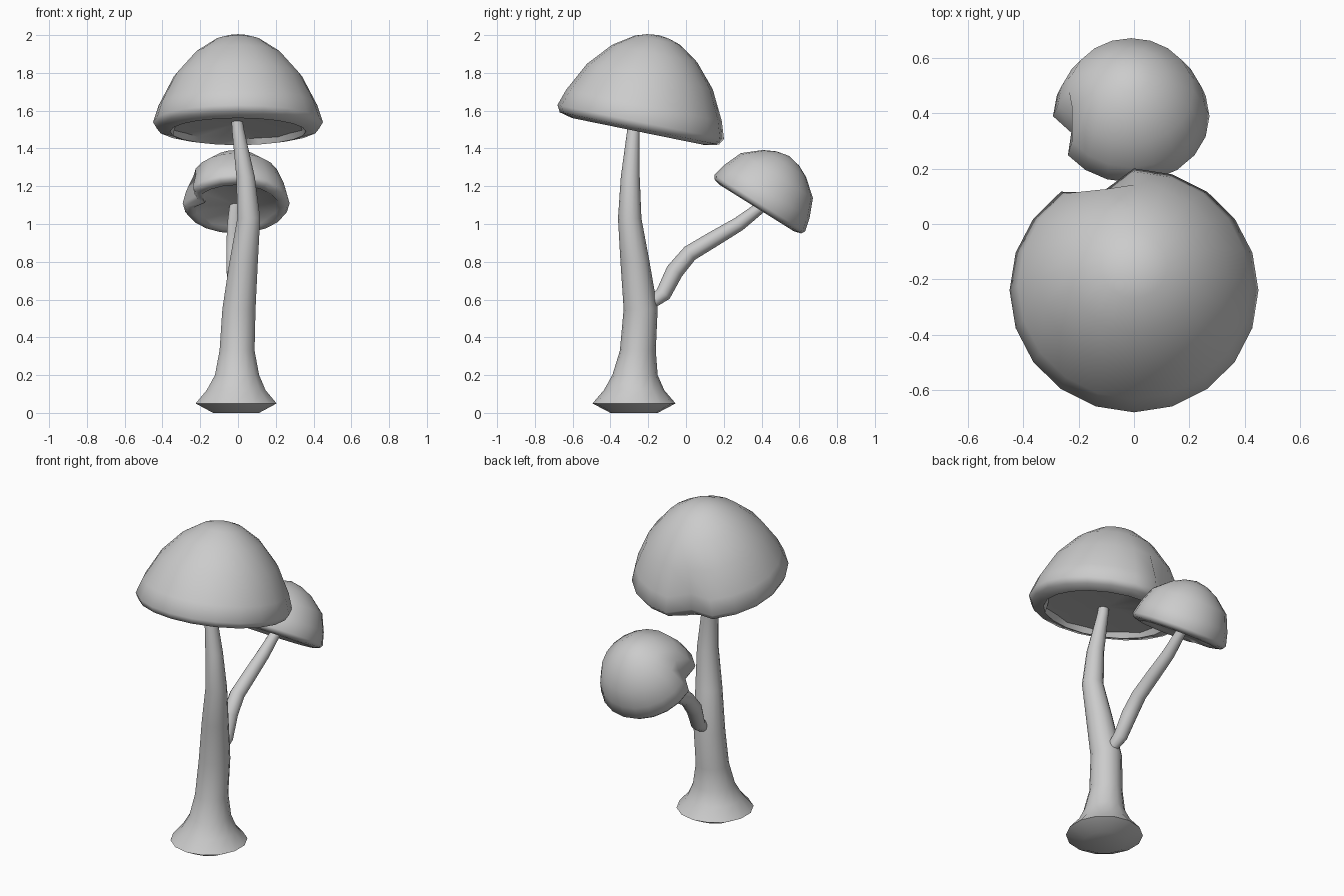
import bpy, bmesh, math
from mathutils import Vector, Matrix

if "Cube" in bpy.data.objects:
    bpy.data.objects.remove(bpy.data.objects["Cube"])


def finish(name, bm, angle):
    bmesh.ops.recalc_face_normals(bm, faces=bm.faces)
    mesh = bpy.data.meshes.new(name)
    bm.to_mesh(mesh)
    bm.free()
    ob = bpy.data.objects.new(name, mesh)
    bpy.context.collection.objects.link(ob)
    bpy.ops.object.select_all(action='DESELECT')
    ob.select_set(True)
    bpy.context.view_layer.objects.active = ob
    bpy.ops.object.shade_smooth_by_angle(angle=math.radians(angle))
    return ob


def bridge(bm, rings):
    for a, b in zip(rings, rings[1:]):
        n = len(a)
        for i in range(n):
            bm.faces.new((a[i], a[(i + 1) % n], b[(i + 1) % n], b[i]))


def tube(name, path, sides, upright):
    """Round tube through (x, y, z, radius) points."""
    bm = bmesh.new()
    pts = [Vector(p[:3]) for p in path]
    rings = []
    for k, p in enumerate(path):
        t = pts[min(k + 1, len(pts) - 1)] - pts[max(k - 1, 0)]
        if upright:
            t = Vector((0, 0, 1))
        u = t.cross(Vector((-1, 0, 0))).normalized()
        v = t.cross(u).normalized()
        rings.append([bm.verts.new(pts[k] + p[3] * (math.cos(a) * u + math.sin(a) * v))
                      for a in (2 * math.pi * i / sides for i in range(sides))])
    bridge(bm, rings)
    bm.faces.new(rings[0])
    bm.faces.new(rings[-1])
    return finish(name, bm, 50)


def cap(name, profile, center, tilt, dent, depth, ragged):
    """Tilted 20-sided dome with an inward lip and one dented rim corner."""
    sides = 20
    bm = bmesh.new()
    top = bm.verts.new((0, 0, profile[0][1]))
    under = bm.verts.new((0, 0, profile[-1][1]))
    rings = []
    for k, (r, h) in enumerate(profile[1:-1]):
        ring = []
        for i in range(sides):
            a = 2 * math.pi * i / sides
            rr, hh = r, h
            if i == dent and -0.045 < h < 0.11:
                rr -= depth
            if k == len(profile) - 3:          # uneven inner lip
                rr += ragged * (1 if i % 2 else -1)
            ring.append(bm.verts.new((rr * math.cos(a), rr * math.sin(a), hh)))
        rings.append(ring)
    bridge(bm, rings)
    for i in range(sides):
        j = (i + 1) % sides
        bm.faces.new((top, rings[0][i], rings[0][j]))
        bm.faces.new((under, rings[-1][i], rings[-1][j]))
    bm.transform(Matrix.Translation(center) @ Matrix.Rotation(-math.radians(tilt), 4, 'X'))
    return finish(name, bm, 60)


# main stem with flared foot
tube("main_stem", [
    (-0.01, -0.275, 0.00, 0.125), (-0.01, -0.275, 0.05, 0.22),
    (-0.01, -0.275, 0.12, 0.16), (-0.005, -0.27, 0.20, 0.12),
    (-0.005, -0.255, 0.33, 0.095), (0.005, -0.24, 0.55, 0.09),
    (0.03, -0.27, 0.80, 0.077), (0.057, -0.298, 1.03, 0.062),
    (0.04, -0.295, 1.25, 0.05), (0.0, -0.278, 1.50, 0.033),
    (-0.005, -0.275, 1.55, 0.03)], 14, True)

# side stem growing out of the main one
tube("side_stem", [
    (0.01, -0.20, 0.57, 0.03), (0.0, -0.12, 0.63, 0.042),
    (-0.015, -0.06, 0.75, 0.047), (-0.02, 0.02, 0.845, 0.044),
    (-0.02, 0.145, 0.92, 0.042), (-0.02, 0.28, 1.00, 0.038),
    (-0.015, 0.41, 1.10, 0.03)], 10, False)

# large cap
cap("large_cap", [
    (0, 0.47), (0.06, 0.462), (0.12, 0.443), (0.23, 0.37), (0.34, 0.245),
    (0.42, 0.09), (0.45, 0.0), (0.43, -0.035), (0.36, -0.052),
    (0.345, -0.022), (0, -0.005)],
    (0, -0.24, 1.54), 11.5, 6, 0.07, 0.012)

# small cap
cap("small_cap", [
    (0, 0.295), (0.07, 0.28), (0.135, 0.248), (0.225, 0.172), (0.265, 0.075),
    (0.283, 0.0), (0.27, -0.02), (0.23, -0.03), (0.215, -0.015), (0, -0.01)],
    (-0.01, 0.39, 1.11), 32, 11, 0.055, 0.006)
